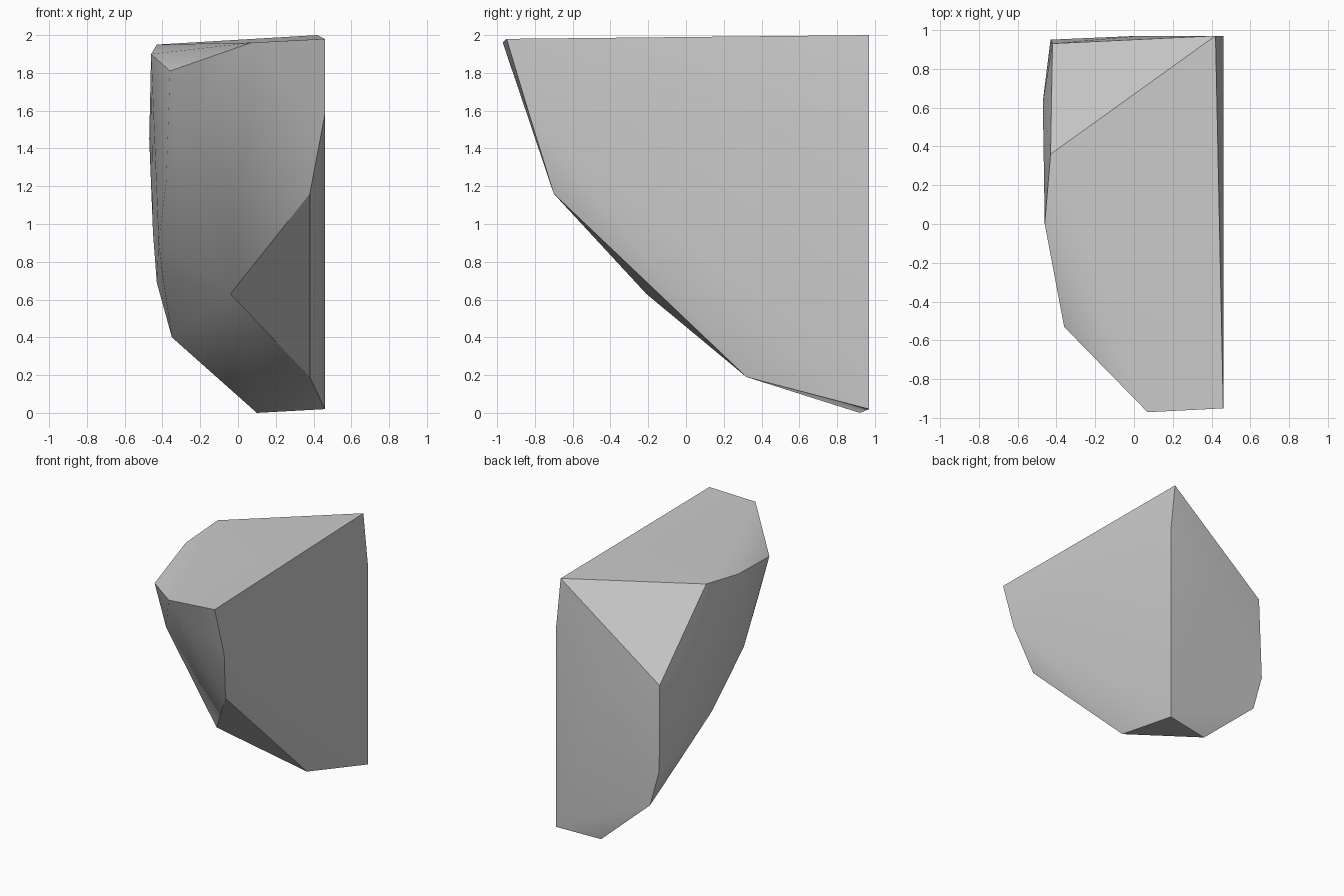
import bpy
import bmesh

default = bpy.data.objects.get("Cube")
if default:
    bpy.data.objects.remove(default, do_unlink=True)

# Plain grey stone
stone = bpy.data.materials.new("stone_grey")
stone.use_nodes = True
colour = (0.6, 0.6, 0.6, 1)
stone.diffuse_color = colour
stone.node_tree.nodes["Principled BSDF"].inputs["Base Color"].default_value = colour

# Corners of the broken chunk, grouped by the side they belong to
top_rim = [(.42, .97, 2), (.46, -.95, 1.98), (.07, -.97, 1.96),
           (-.36, -.53, 1.81), (-.46, 0, 1.9), (-.43, .36, 1.95)]
cleft_side = [(.46, .97, 1.6), (.46, .97, .02), (.38, .32, .19),
              (.38, -.7, 1.16), (.46, -.83, 1.58)]
back_edge = [(-.42, .93, 1.36), (-.43, .95, .69), (-.35, .95, .4),
             (.1, .92, 0), (.03, .97, 1.3)]
rounded_flank = [(-.28, -.5, 1.47), (-.04, -.21, .63), (-.38, -.18, 1.23),
                 (-.42, .27, .91), (-.4, .52, .73), (-.47, .63, 1.45),
                 (-.45, .7, .95)]

# Wrap the corners in a closed skin
bm = bmesh.new()
for corner in top_rim + cleft_side + back_edge + rounded_flank:
    bm.verts.new(corner)
hull = bmesh.ops.convex_hull(bm, input=bm.verts)
loose = [v for v in bm.verts if not v.link_faces]
bmesh.ops.delete(bm, geom=loose, context='VERTS')
bmesh.ops.recalc_face_normals(bm, faces=bm.faces)

mesh = bpy.data.meshes.new("rock_chunk")
bm.to_mesh(mesh)
bm.free()
mesh.materials.append(stone)
rock = bpy.data.objects.new("rock_chunk", mesh)
bpy.context.collection.objects.link(rock)

# Soft flank, crisp fracture edges
bpy.ops.object.select_all(action='DESELECT')
rock.select_set(True)
bpy.context.view_layer.objects.active = rock
bpy.ops.object.shade_smooth_by_angle(angle=.52)
